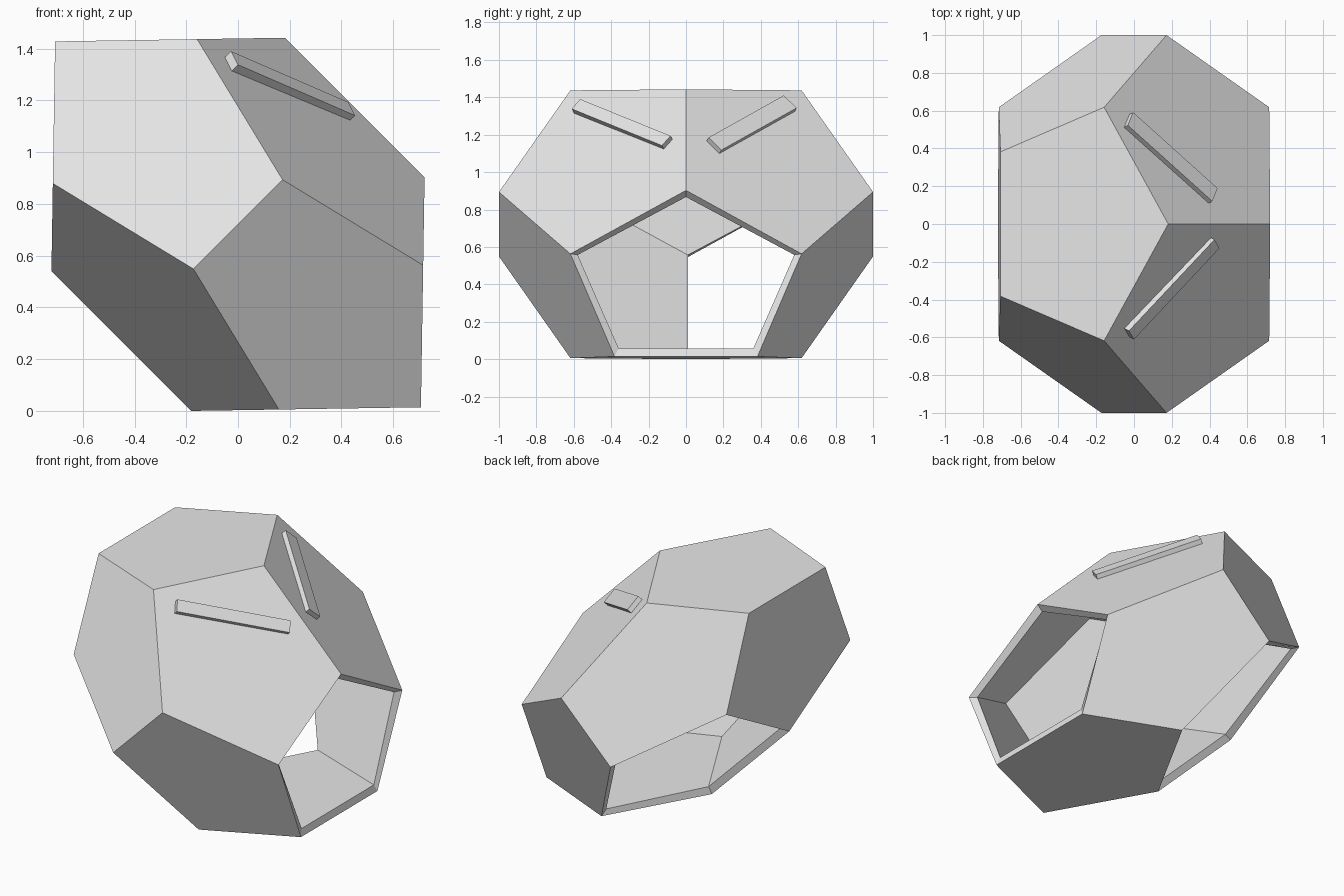
import bpy
import bmesh
from math import sqrt
from itertools import product
from mathutils import Vector, Matrix

if "Cube" in bpy.data.objects:
    bpy.data.objects.remove(bpy.data.objects["Cube"], do_unlink=True)

PHI = (1 + sqrt(5)) / 2
SQUASH = 0.638                               # flattening along the tilted axis
TILT = Vector((1, 0, 1)).normalized()        # flattened axis
SLOPE = Vector((1, 0, -1)).normalized()
LIFT = (SQUASH + 1 / PHI**2) / sqrt(2)       # rests on the ground

grey = bpy.data.materials.new("plain grey")
grey.use_nodes = True
grey.diffuse_color = (0.8, 0.8, 0.8, 1)
grey.node_tree.nodes["Principled BSDF"].inputs["Base Color"].default_value = (0.8, 0.8, 0.8, 1)


def add_object(name, bm):
    mesh = bpy.data.meshes.new(name)
    bm.to_mesh(mesh)
    bm.free()
    mesh.materials.append(grey)
    obj = bpy.data.objects.new(name, mesh)
    bpy.context.collection.objects.link(obj)
    return obj


# Shell: squashed, tilted dodecahedron
points = [Vector(p) / PHI for p in product((-1, 1), repeat=3)]
for a, b in product((-1, 1), repeat=2):
    small, large = a / PHI**2, b
    points += [Vector((0, small, large)), Vector((small, large, 0)), Vector((large, 0, small))]

bm = bmesh.new()
for u, v, w in points:
    bm.verts.new(TILT * u * SQUASH + Vector((0, v, LIFT)) + SLOPE * w)
bmesh.ops.convex_hull(bm, input=bm.verts[:])
bmesh.ops.dissolve_limit(bm, angle_limit=0.05, verts=bm.verts[:], edges=bm.edges[:])
bmesh.ops.recalc_face_normals(bm, faces=bm.faces[:])
bm.normal_update()

# Openings: one on the side, one low at the back
openings = [max(bm.faces, key=lambda f: f.normal.dot(Vector(d)))
            for d in ((1, 0, 0), (-0.66, 0.37, -0.66))]
bmesh.ops.delete(bm, geom=openings, context='FACES')
shell = add_object("shell", bm)
wall = shell.modifiers.new("wall", 'SOLIDIFY')
wall.thickness = 0.05
wall.offset = -1


# Bars: slim boxes half sunk into the two upper side faces
def add_bar(name, top_centre, direction, normal, size):
    along = Vector(direction).normalized()
    out = Vector(normal)
    out = (out - along * out.dot(along)).normalized()
    across = out.cross(along)
    centre = Vector(top_centre) - out * size[2] / 2
    turn = Matrix((along, across, out)).transposed().to_4x4()
    bm = bmesh.new()
    bmesh.ops.create_cube(bm, size=1, matrix=Matrix.Translation(centre) @ turn @ Matrix.Diagonal((*size, 1)))
    add_object(name, bm)


add_bar("front_bar", (0.213, -0.347, 1.266), (0.454, 0.484, -0.197),
        (0.657, -0.368, 0.657), (0.69, 0.074, 0.06))
add_bar("back_bar", (0.205, 0.356, 1.264), (0.447, -0.402, -0.225),
        (0.657, 0.368, 0.657), (0.642, 0.1, 0.06))
